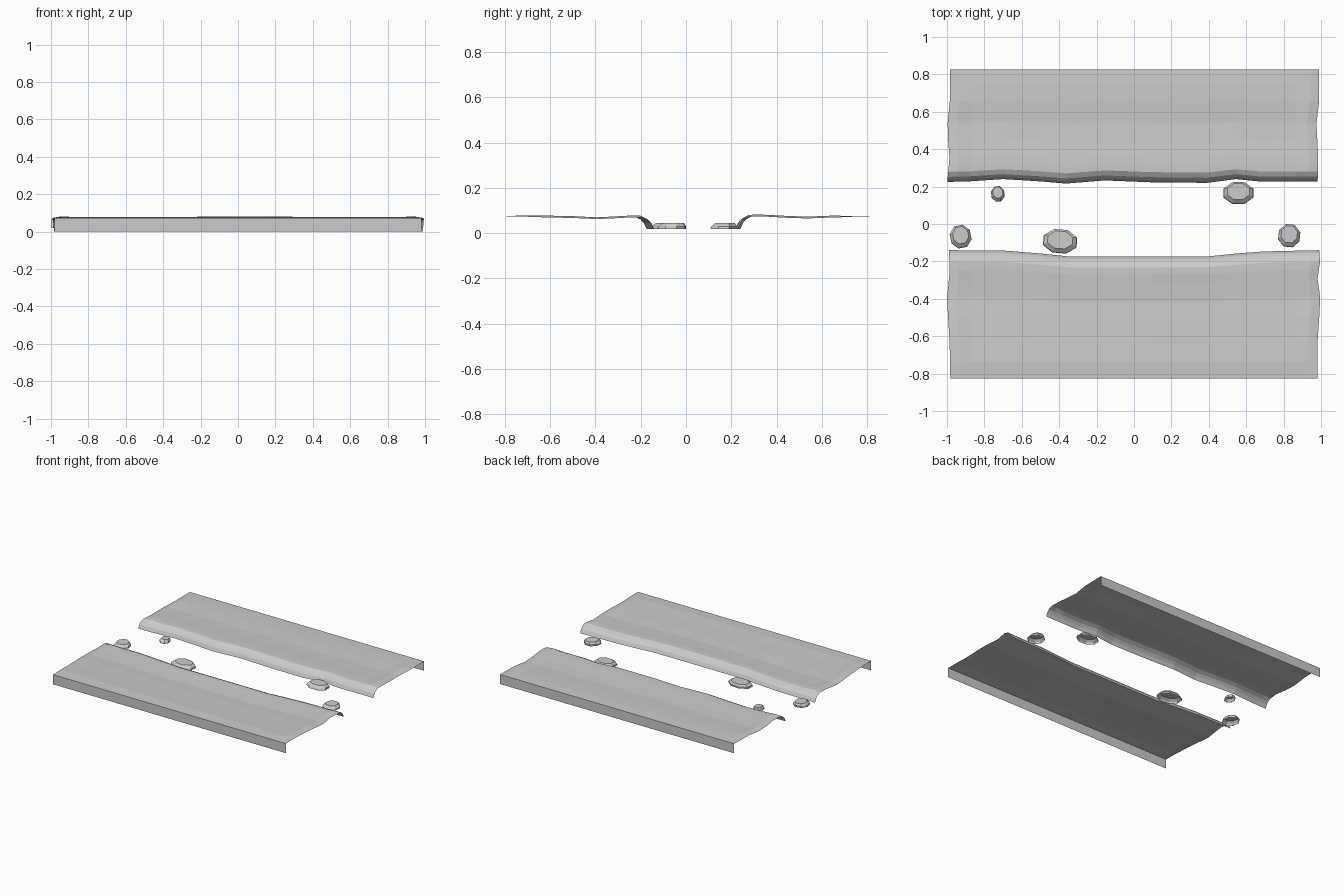
import bpy, math

if "Cube" in bpy.data.objects:
    bpy.data.objects.remove(bpy.data.objects["Cube"])

XS = [-1, -.95, -.88, -.7, -.5, -.36, -.15, .1, .4, .56, .7, .88, .95, 1]
T = [0, .02, .045, .09, .15, .22, .37, .52, .72, .87, 1]


def interp(pts, x):
    for (a, p), (b, q) in zip(pts, pts[1:]):
        if x <= b:
            return p + (q - p) * max(0, (x - a) / (b - a))
    return pts[-1][1]


def make(name, verts, faces):
    me = bpy.data.meshes.new(name)
    me.from_pydata(verts, [], faces)
    ob = bpy.data.objects.new(name, me)
    bpy.context.collection.objects.link(ob)
    return ob


def bank(name, side, edge, left, right, heights):
    """Open ground sheet: sloped inner bank, rolling top, vertical outer skirt."""
    verts = []
    for i, t in enumerate(T + [1]):
        for x in XS:
            e = interp(edge, x)
            y = e + (side * .825 - e) * t
            k = abs(y)
            u = (x + 1) / 2
            px = interp(left, k) * (1 - u) + interp(right, k) * u
            if i == len(T):
                z = 0
            else:
                z = heights[i]
                if 2 < i < 10:
                    z += .004 * max(0, math.cos((x - .05) * 3)) * (1 - t)
                    z += .005 if abs(x) == .95 and i < 9 else 0
                    z -= .003 if abs(x) == 1 else 0
            verts.append((px, y, z))
    n = len(XS)
    faces = []
    for r in range(len(T)):
        for c in range(n - 1):
            a = r * n + c
            f = (a, a + 1, a + n + 1, a + n)
            faces.append(f if side > 0 else f[::-1])
    return make(name, verts, faces)


# Two banks of the dry channel
bank("south_bank", -1,
     [(-1, -.14), (-.7, -.142), (-.55, -.153), (-.36, -.173), (.4, -.173), (.65, -.148), (1, -.14)],
     [(.14, -.99), (.25, -.985), (.4, -1), (.65, -.985), (.825, -.982)],
     [(.14, .99), (.2, .995), (.3, .98), (.42, 1), (.5, .99), (.65, .98), (.825, .982)],
     [.018, .045, .062, .073, .073, .070, .065, .070, .073, .077, .073])
bank("north_bank", 1,
     [(-1, .225), (-.88, .228), (-.7, .24), (-.5, .228), (-.36, .216), (-.15, .233), (.1, .223),
      (.4, .22), (.56, .24), (.7, .226), (1, .228)],
     [(.23, -.998), (.37, -.985), (.5, -1), (.65, -.985), (.825, -.983)],
     [(.23, .982), (.35, .985), (.55, .975), (.65, .99), (.825, .99)],
     [.018, .045, .062, .076, .077, .076, .071, .068, .073, .074, .072])


# Flat-topped boulders in the channel, open underneath
def boulder(name, x, y, w, d, h, turn):
    verts = []
    rings = [(1, .018, 0), (.97, .018 + (h - .018) * .45, .003), (.74, h, .008)]
    for s, z, shift in rings:
        for k in range(8):
            a = math.tau * (k + .5) / 8
            p = s * 1.08 * w / 2 * math.cos(a)
            q = s * 1.08 * d / 2 * math.sin(a)
            verts.append((x + p * math.cos(turn) - q * math.sin(turn),
                          y + shift + p * math.sin(turn) + q * math.cos(turn), z))
    faces = [(r * 8 + k, r * 8 + (k + 1) % 8, r * 8 + 8 + (k + 1) % 8, r * 8 + 8 + k)
             for r in range(2) for k in range(8)]
    faces.append(tuple(range(16, 24)))
    make(name, verts, faces)


for i, spec in enumerate([(-.728, .16, .07, .08, .042, .1), (.558, .165, .16, .115, .045, 0),
                          (-.927, -.068, .11, .12, .045, .2), (-.395, -.093, .18, .125, .045, -.08),
                          (.83, -.063, .115, .12, .045, -.1)]):
    boulder(f"boulder_{i + 1}", *spec)
